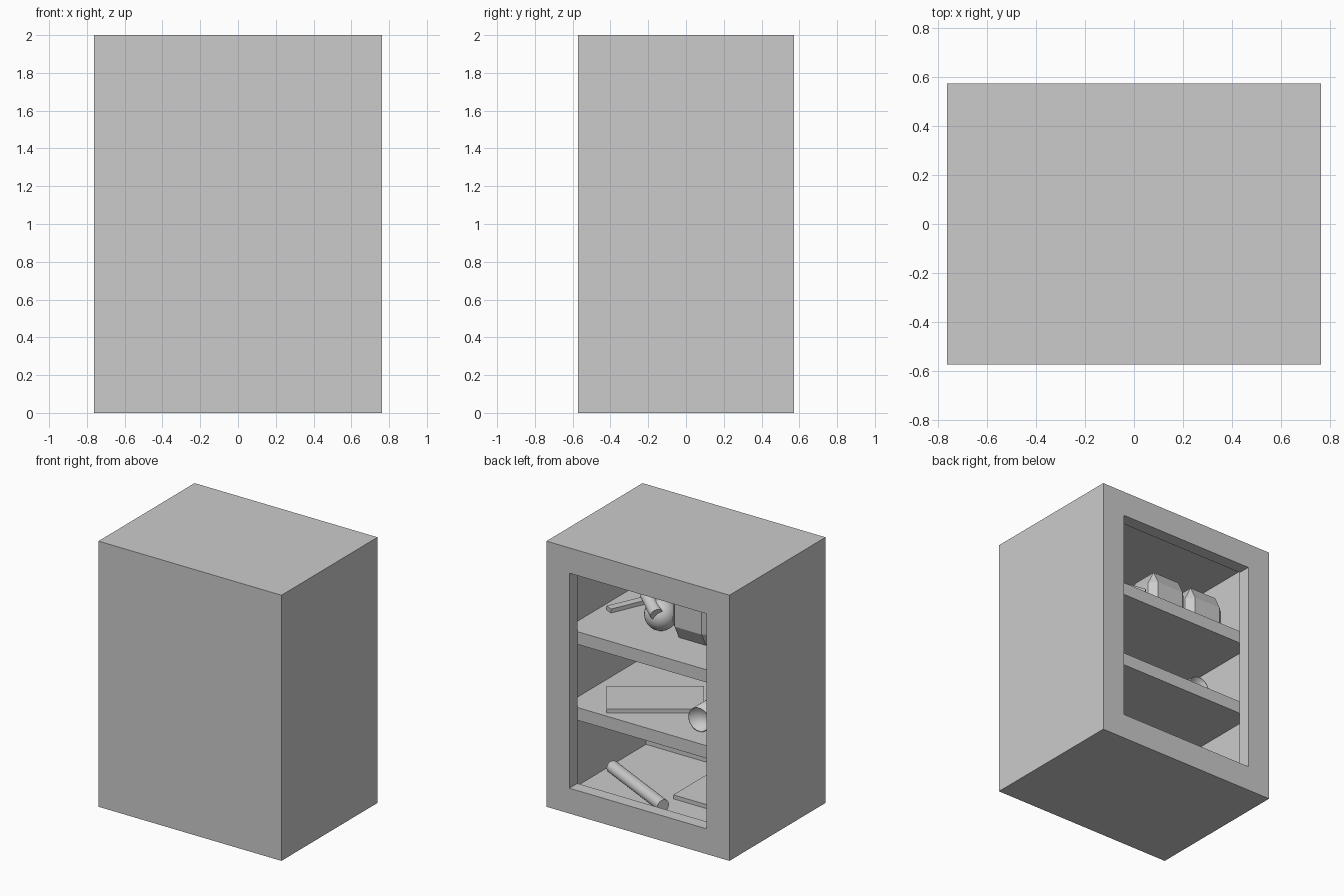
import bpy
import math
from mathutils import Vector

if "Cube" in bpy.data.objects:
    bpy.data.objects.remove(bpy.data.objects["Cube"])

grey = bpy.data.materials.new("light_grey")
grey.use_nodes = True
grey.diffuse_color = (0.6, 0.6, 0.6, 1)
grey.node_tree.nodes["Principled BSDF"].inputs["Base Color"].default_value = (0.6, 0.6, 0.6, 1)

U = 2 / 21                      # panel thickness
W, D, H = 8 * U, 6 * U, 2.0     # half width, half depth, height
SHELVES = (7 * U, 13 * U)       # undersides of the shelves


def finish(name):
    ob = bpy.context.object
    ob.name = name
    ob.data.materials.append(grey)
    return ob


def box(name, low, high, turn=0):
    low, high = Vector(low), Vector(high)
    bpy.ops.mesh.primitive_cube_add(size=1, location=(low + high) / 2)
    ob = finish(name)
    ob.scale = high - low
    bpy.ops.object.transform_apply(location=False, rotation=False)
    ob.rotation_euler.z = turn
    return ob


def rod(name, start, end, radius, fill='NGON'):
    start, end = Vector(start), Vector(end)
    axis = end - start
    bpy.ops.mesh.primitive_cylinder_add(vertices=32, radius=radius, depth=axis.length,
                                        end_fill_type=fill, location=(start + end) / 2)
    ob = finish(name)
    ob.rotation_euler = axis.to_track_quat('Z', 'Y').to_euler()
    bpy.ops.object.shade_smooth_by_angle(angle=math.radians(35))
    return ob


def carve(target, cutters):
    for cutter in cutters:
        mod = target.modifiers.new("cut", 'BOOLEAN')
        mod.object = cutter
        mod.solver = 'EXACT'
        bpy.context.view_layer.objects.active = target
        bpy.ops.object.modifier_apply(modifier=mod.name)
        bpy.data.objects.remove(cutter)


# Cabinet shell: hollow box with a narrower opening at the back
shell = box("cabinet_shell", (-W, -D, 0), (W, D, H))
carve(shell, [
    box("cavity", (U - W, U - D, U), (W - U, D - U, H - U)),
    box("opening", (2 * U - W, 0, 2 * U), (W - 2 * U, D + U, H - 2 * U)),
])

# Shelves
for name, z in zip(("lower_shelf", "upper_shelf"), SHELVES):
    box(name, (U - W, U - D, z), (W - U, D - U, z + U))

floor, middle, top = U, SHELVES[0] + U, SHELVES[1] + U

# Two tall chamfered containers on the upper shelf
for i, name in enumerate(("inner_container", "outer_container")):
    x = -i * 0.34
    ob = box(name, (x - 0.325, -0.09, top), (x, 0.206, top + 0.425))
    # Bevel an even block, then stretch it so the chamfers are taller than wide
    stretch = 2
    for v in ob.data.vertices:
        v.co.z /= stretch
    mod = ob.modifiers.new("chamfer", 'BEVEL')
    mod.width = 0.05
    mod.segments = 1
    bpy.context.view_layer.objects.active = ob
    bpy.ops.object.modifier_apply(modifier=mod.name)
    ob.scale.z = stretch

# Round gadget with a barrel and a loose bar beside it
bpy.ops.mesh.primitive_uv_sphere_add(segments=32, ring_count=16, radius=0.115,
                                     location=(0.125, 0.12, top + 0.115))
finish("round_gadget_body")
bpy.ops.object.shade_smooth()
rod("gadget_barrel", (0.09, 0.22, top + 0.16), (0.26, 0.1, top + 0.22), 0.045)
box("loose_bar", (0.49, -0.21, top), (0.55, 0.1, top + 0.03), math.radians(-24))

# Flat panel and open tube on the lower shelf
box("flat_panel", (-0.14, -0.095, middle), (0.526, 0.275, middle + 0.03), math.radians(35))
tube = rod("open_tube", (-0.331, 0.318, middle + 0.09), (-0.331, 0.02, middle + 0.09), 0.09, 'NOTHING')
wall = tube.modifiers.new("wall", 'SOLIDIFY')
wall.thickness = 0.006

# Roll and slab on the cabinet floor
rod("roll", (-0.053, 0.347, floor + 0.045), (0.592, 0.03, floor + 0.045), 0.045)
box("floor_slab", (-0.55, -0.3, floor), (0.01, 0.137, floor + 0.03))
